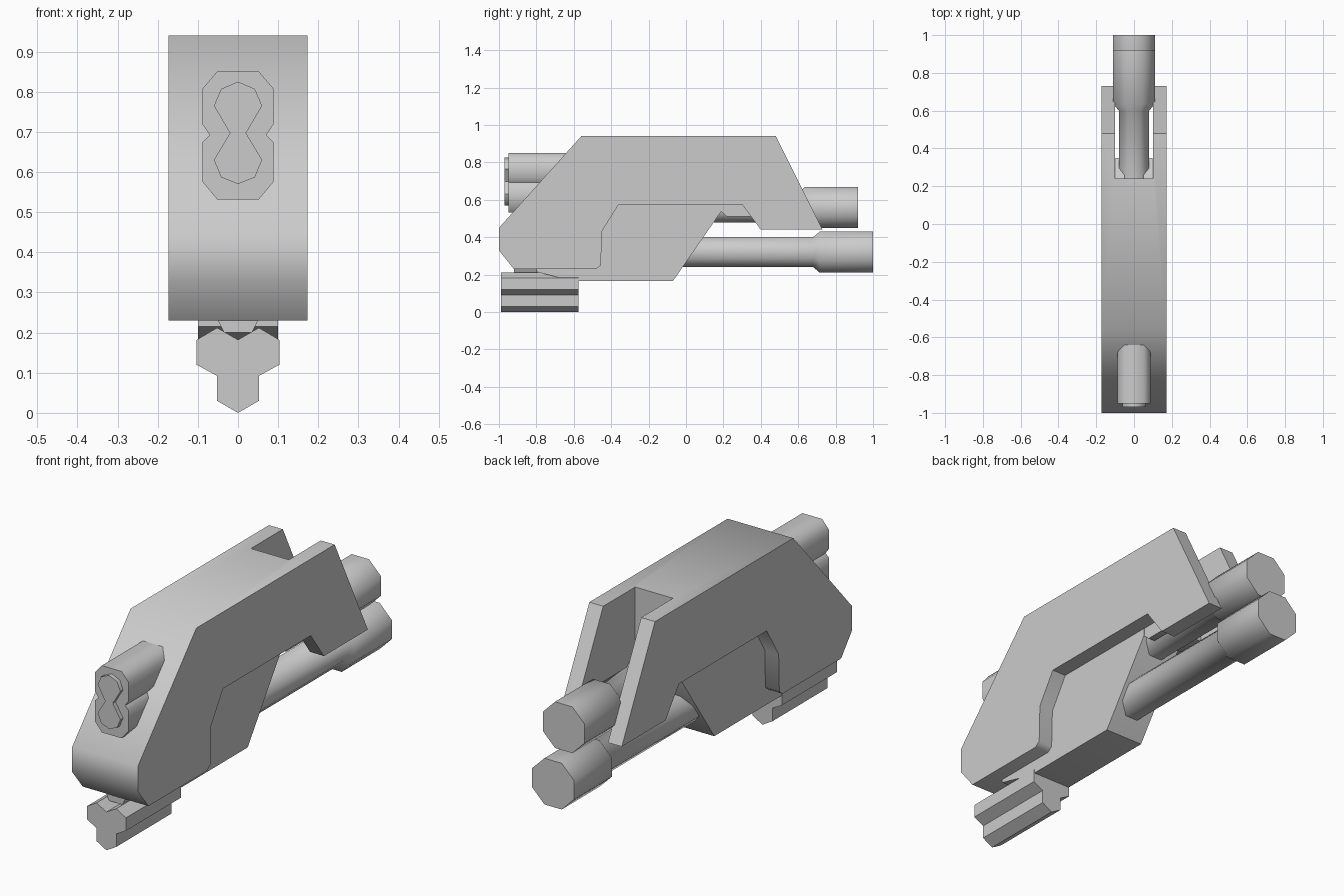
import bpy, bmesh, math
from mathutils import Vector

cube = bpy.data.objects.get("Cube")
if cube:
    bpy.data.objects.remove(cube, do_unlink=True)

grey = bpy.data.materials.new("light grey")
grey.use_nodes = True
colour = (0.6, 0.6, 0.6, 1)
grey.diffuse_color = colour
grey.node_tree.nodes["Principled BSDF"].inputs["Base Color"].default_value = colour


def finish(name, bm):
    bmesh.ops.recalc_face_normals(bm, faces=bm.faces[:])
    mesh = bpy.data.meshes.new(name)
    bm.to_mesh(mesh)
    bm.free()
    mesh.materials.append(grey)
    obj = bpy.data.objects.new(name, mesh)
    bpy.context.collection.objects.link(obj)
    return obj


def loft(name, rings):
    """Skin a list of equal-length point rings and cap both ends."""
    bm = bmesh.new()
    loops = [[bm.verts.new(p) for p in ring] for ring in rings]
    n = len(loops[0])
    for a, b in zip(loops, loops[1:]):
        for i in range(n):
            j = (i + 1) % n
            bm.faces.new((a[i], a[j], b[j], b[i]))
    bm.faces.new(loops[0])
    bm.faces.new(loops[-1])
    return finish(name, bm)


def side_prism(name, profile, half):
    """Extrude a (y, z) profile across the width."""
    return loft(name, [[(x, y, z) for y, z in profile] for x in (-half, half)])


def length_prism(name, half_profile, y0, y1):
    """Mirror an (x, z) half profile and extrude it from front to back."""
    ring = half_profile + [(-x, z) for x, z in reversed(half_profile) if x > 0]
    return loft(name, [[(x, y, z) for x, z in ring] for y in (y0, y1)])


def barrel(name, z, stations):
    """Eight-sided tube along y from (y, flat radius) stations."""
    rings = []
    for y, r in stations:
        r /= math.cos(math.pi / 8)
        angles = [math.pi / 8 + k * math.pi / 4 for k in range(8)]
        rings.append([(r * math.cos(a), y, z + r * math.sin(a)) for a in angles])
    return loft(name, rings)


parts = []

# Main shell with an open slot at the back
shell = side_prism("body_shell", [
    (-1, 0.45), (-0.56, 0.94), (0.48, 0.94), (0.73, 0.44), (0.40, 0.44),
    (0.30, 0.575), (-0.36, 0.575), (-0.45, 0.43), (-0.455, 0.25),
    (-0.48, 0.23), (-0.92, 0.23), (-1, 0.33)], 0.173)
cutter = side_prism("slot_cutter", [(0.24, 0.1), (0.24, 1.2), (1.2, 1.2), (1.2, 0.1)], 0.1)
cutter.hide_render = True
cutter.hide_viewport = True
cut = shell.modifiers.new("slot", "BOOLEAN")
cut.operation = "DIFFERENCE"
cut.solver = "EXACT"
cut.object = cutter
bpy.context.view_layer.objects.active = shell
bpy.ops.object.modifier_apply(modifier=cut.name)
bpy.data.objects.remove(cutter, do_unlink=True)
parts.append(shell)

# Narrow core under the shell, its rear bracket and its front nose
parts.append(side_prism("lower_core", [
    (-0.80, 0.30), (-0.80, 0.215), (-0.60, 0.165), (-0.07, 0.165),
    (0.19, 0.54), (0.19, 0.62), (-0.40, 0.62)], 0.1))
parts.append(side_prism("barrel_bracket", [
    (0.12, 0.60), (0.16, 0.56), (0.22, 0.51), (0.35, 0.51),
    (0.35, 0.55), (0.26, 0.62), (0.12, 0.62)], 0.099))
parts.append(length_prism("core_nose", [(0.035, 0.2), (0.055, 0.24)], -0.92, -0.55))

# Two rear barrels with thicker ends
parts.append(barrel("lower_barrel", 0.32, [
    (-0.1, 0.08), (0.68, 0.08), (0.715, 0.11), (1, 0.11)]))
parts.append(barrel("upper_barrel", 0.558, [
    (0.15, 0.08), (0.60, 0.08), (0.635, 0.11), (0.92, 0.11)]))

# Double front lens housing and its figure-eight insert
parts.append(length_prism("lens_housing", [
    (0.052, 0.532), (0.088, 0.575), (0.088, 0.675), (0.07, 0.692),
    (0.088, 0.718), (0.088, 0.808), (0.052, 0.85)], -0.95, -0.45))
parts.append(length_prism("lens_insert", [
    (0, 0.57), (0.042, 0.587), (0.06, 0.63), (0.02, 0.697),
    (0.06, 0.765), (0.042, 0.807), (0, 0.825)], -0.97, -0.9))

# Ridged grip below the nose
parts.append(length_prism("lower_grip", [
    (0, 0), (0.052, 0.03), (0.052, 0.092), (0.103, 0.12),
    (0.103, 0.182), (0.052, 0.212), (0, 0.182)], -0.99, -0.575))

# Soft shading on shallow edges
bpy.ops.object.select_all(action="DESELECT")
for part in parts:
    part.select_set(True)
bpy.context.view_layer.objects.active = shell
bpy.ops.object.shade_smooth_by_angle(angle=math.radians(50))
